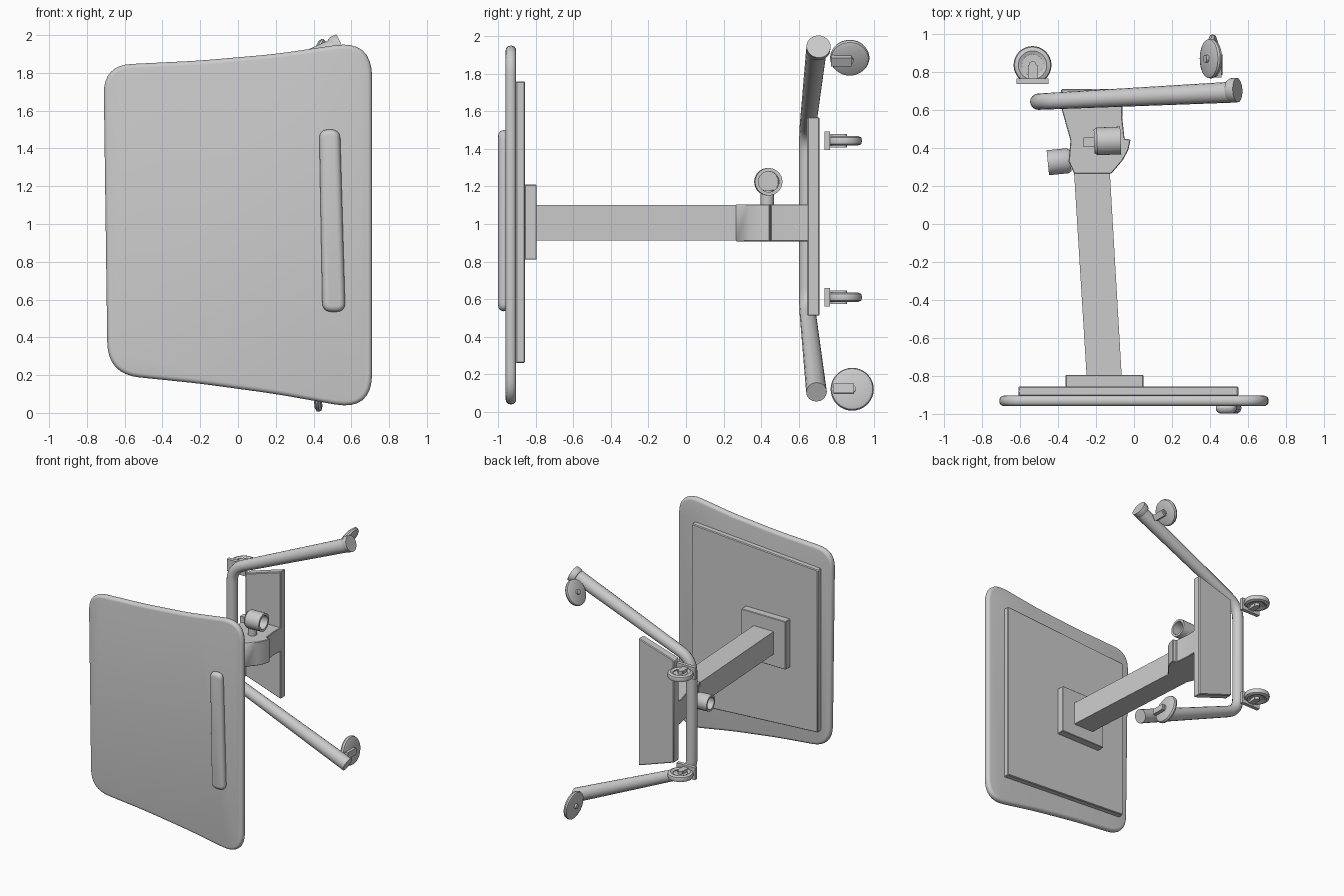
import bpy, bmesh, math
from mathutils import Vector, Matrix

if "Cube" in bpy.data.objects:
    bpy.data.objects.remove(bpy.data.objects["Cube"])


def rounded(corners, closed=True, steps=8):
    """Round the corners of a path; each corner is (point, radius)."""
    pts, n = [], len(corners)
    for i, (p, r) in enumerate(corners):
        p = Vector(p)
        if r == 0 or (not closed and i in (0, n - 1)):
            pts.append(p)
            continue
        a = p + (Vector(corners[i - 1][0]) - p).normalized() * r
        b = p + (Vector(corners[(i + 1) % n][0]) - p).normalized() * r
        for k in range(steps + 1):
            t = k / steps
            pts.append(a * (1 - t) ** 2 + p * 2 * t * (1 - t) + b * t * t)
    return pts


def finish(name, bm, bevel=0, segments=1):
    bmesh.ops.recalc_face_normals(bm, faces=bm.faces[:])
    me = bpy.data.meshes.new(name)
    bm.to_mesh(me)
    bm.free()
    ob = bpy.data.objects.new(name, me)
    bpy.context.collection.objects.link(ob)
    bpy.ops.object.select_all(action='DESELECT')
    ob.select_set(True)
    bpy.context.view_layer.objects.active = ob
    if bevel:
        m = ob.modifiers.new("bevel", 'BEVEL')
        m.width, m.segments, m.limit_method = bevel, segments, 'ANGLE'
        m.angle_limit = math.radians(40)
        bpy.ops.object.modifier_apply(modifier="bevel")
    bpy.ops.object.shade_smooth_by_angle(angle=math.radians(35))
    return ob


def prism(name, pts, axis, lo, hi, bevel=0, segments=1):
    """Extrude an outline along y (points are x, z) or z (points are x, y)."""
    bm = bmesh.new()
    place = (lambda p: (p[0], lo, p[1])) if axis == 'Y' else (lambda p: (p[0], p[1], lo))
    face = bm.faces.new([bm.verts.new(place(p)) for p in pts])
    ext = bmesh.ops.extrude_face_region(bm, geom=[face])
    d = Vector((0, hi - lo, 0)) if axis == 'Y' else Vector((0, 0, hi - lo))
    bmesh.ops.translate(bm, vec=d, verts=[v for v in ext['geom'] if isinstance(v, bmesh.types.BMVert)])
    return finish(name, bm, bevel, segments)


def lathe(bm, profile, matrix, steps=32):
    """Revolve a closed (radius, height) profile around local z."""
    rings = []
    for k in range(steps):
        a = math.tau * k / steps
        rings.append([bm.verts.new(matrix @ Vector((r * math.cos(a), r * math.sin(a), z))) for r, z in profile])
    n = len(profile)
    for k in range(steps):
        A, B = rings[k], rings[(k + 1) % steps]
        for i in range(n):
            j = (i + 1) % n
            if profile[i][0] + profile[j][0] > 0:
                bm.faces.new((A[i], A[j], B[j], B[i]))
    bmesh.ops.remove_doubles(bm, verts=bm.verts[:], dist=1e-5)


def block(bm, matrix, centre, size):
    bmesh.ops.create_cube(bm, size=1, matrix=matrix @ Matrix.Translation(centre) @ Matrix.Diagonal((*size, 1)))


def knob(name, loc, direction, r, length):
    """Hollow-ended clamp knob."""
    bm = bmesh.new()
    M = Matrix.Translation(loc) @ Vector(direction).to_track_quat('Z', 'Y').to_matrix().to_4x4()
    lathe(bm, [(0, 0), (r * .85, 0), (r, .015), (r, length), (r * .75, length), (r * .75, .04), (0, .04)], M)
    finish(name, bm)


def caster(name, loc, tilt, r, solid):
    """Wheel around local z, with hub and mounting stem towards -y."""
    bm = bmesh.new()
    M = Matrix.Translation(loc) @ Matrix.Rotation(math.radians(tilt), 4, 'Y')
    if solid:
        lathe(bm, [(0, -.02), (r * .8, -.02), (r * .97, -.012), (r, 0), (r * .95, .014), (r * .75, .022), (0, .022)], M)
        block(bm, M, (0, -.045, .025), (.05, .11, .05))
    else:
        lathe(bm, [(r * .55, -.018), (r * .75, -.026), (r * .95, -.018), (r, 0),
                   (r * .95, .018), (r * .75, .026), (r * .55, .018)], M)
        lathe(bm, [(0, -.01), (r * .6, -.01), (r * .6, .01), (0, .01)], M)
        block(bm, M, (0, -.085, 0), (.17, .03, .10))
        block(bm, M, (0, -.045, 0), (.05, .09, .07))
    lathe(bm, [(0, -.035), (.02, -.035), (.02, .035), (0, .035)], M, 16)
    finish(name, bm)


# Tabletop with gently flared long sides
top = rounded([((-.712, 1.84), .15), ((-.2, 1.865), .1), ((.2, 1.9), .1), ((.71, 1.975), .2),
               ((.71, .01), .2), ((.2, .1), .1), ((-.2, .155), .1), ((-.69, .205), .17)])
prism("tabletop", top, 'Y', -.96, -.905, .024, 4)

# Raised retaining bar on the tabletop
bar = rounded([((.43, 1.5), .05), ((.54, 1.5), .05), ((.568, .535), .05), ((.447, .535), .05)])
prism("retaining_bar", bar, 'Y', -1.0, -.94, .03, 4)

# Under panel and mounting plate
prism("under_panel", [(-.61, 1.68), (.55, 1.76), (.55, .26), (-.61, .33)], 'Y', -.907, -.857, .006)
prism("mounting_plate", [(-.36, .81), (.05, .81), (.05, 1.21), (-.36, 1.21)], 'Y', -.86, -.795, .004)

# Slanted column and clamp housing
prism("column", [(-.25, -.80), (-.065, -.80), (-.15, .66), (-.34, .66)], 'Z', .912, 1.10)
housing = [(-.385, .66), (-.38, .60), (-.335, .44), (-.345, .33), (-.315, .265), (-.12, .265), (-.06, .335),
           (-.03, .39), (-.018, .445), (-.05, .45), (-.062, .56), (-.06, .66)]
prism("clamp_housing", housing, 'Z', .908, 1.105, .004)

# Clamp knobs and stem
knob("top_knob", (-.21, .435, 1.225), (1, .04, 0), .073, .14)
knob("side_knob", (-.335, .335, .985), (-1, -.1, 0), .066, .12)
bm = bmesh.new()
lathe(bm, [(0, 1.09), (.036, 1.09), (.036, 1.18), (0, 1.18)], Matrix.Translation((-.17, .433, 0)), 16)
block(bm, Matrix(), (-.235, .43, 1.215), (.06, .05, .05))
finish("knob_stem", bm)

# Base plate, tapered like the legs
base = prism("base_plate", [(-.385, .62), (-.06, .51), (-.06, 1.57), (-.385, 1.47)], 'Y', .645, .712, .006)

# Tubular base frame: one bent tube forming upright and both legs
path = rounded([((.52, .695, .105), 0), ((-.505, .645, .555), .11),
                ((-.505, .645, 1.485), .11), ((.52, .695, 1.93), 0)], closed=False)
cu = bpy.data.curves.new("base_frame", 'CURVE')
cu.dimensions, cu.bevel_depth, cu.bevel_resolution, cu.use_fill_caps = '3D', 1.0, 6, True
sp = cu.splines.new('POLY')
sp.points.add(len(path) - 1)
for pt, p in zip(sp.points, path):
    pt.co = (*p, 1)
    pt.radius = .043 + .012 * max(0, (p.x + .5))
frame = bpy.data.objects.new("base_frame", cu)
bpy.context.collection.objects.link(frame)
bpy.ops.object.select_all(action='DESELECT')
frame.select_set(True)
bpy.context.view_layer.objects.active = frame
bpy.ops.object.convert(target='MESH')
bpy.ops.object.shade_smooth_by_angle(angle=math.radians(40))

# End cap of the upper leg
bm = bmesh.new()
q = Vector((1.025, .05, .445)).to_track_quat('Z', 'Y').to_matrix().to_4x4()
lathe(bm, [(0, -.025), (.056, -.025), (.064, -.01), (.064, .025), (0, .025)],
      Matrix.Translation((.523, .705, 1.935)) @ q)
finish("leg_cap", bm)

# Casters: two by the upright, two at the leg tips
caster("caster_inner_upper", (-.535, .838, 1.443), 0, .1, False)
caster("caster_inner_lower", (-.535, .838, .61), 0, .1, False)
caster("caster_tip_upper", (.405, .872, 1.885), 118, .105, True)
caster("caster_tip_lower", (.415, .885, .12), 83, .115, True)
